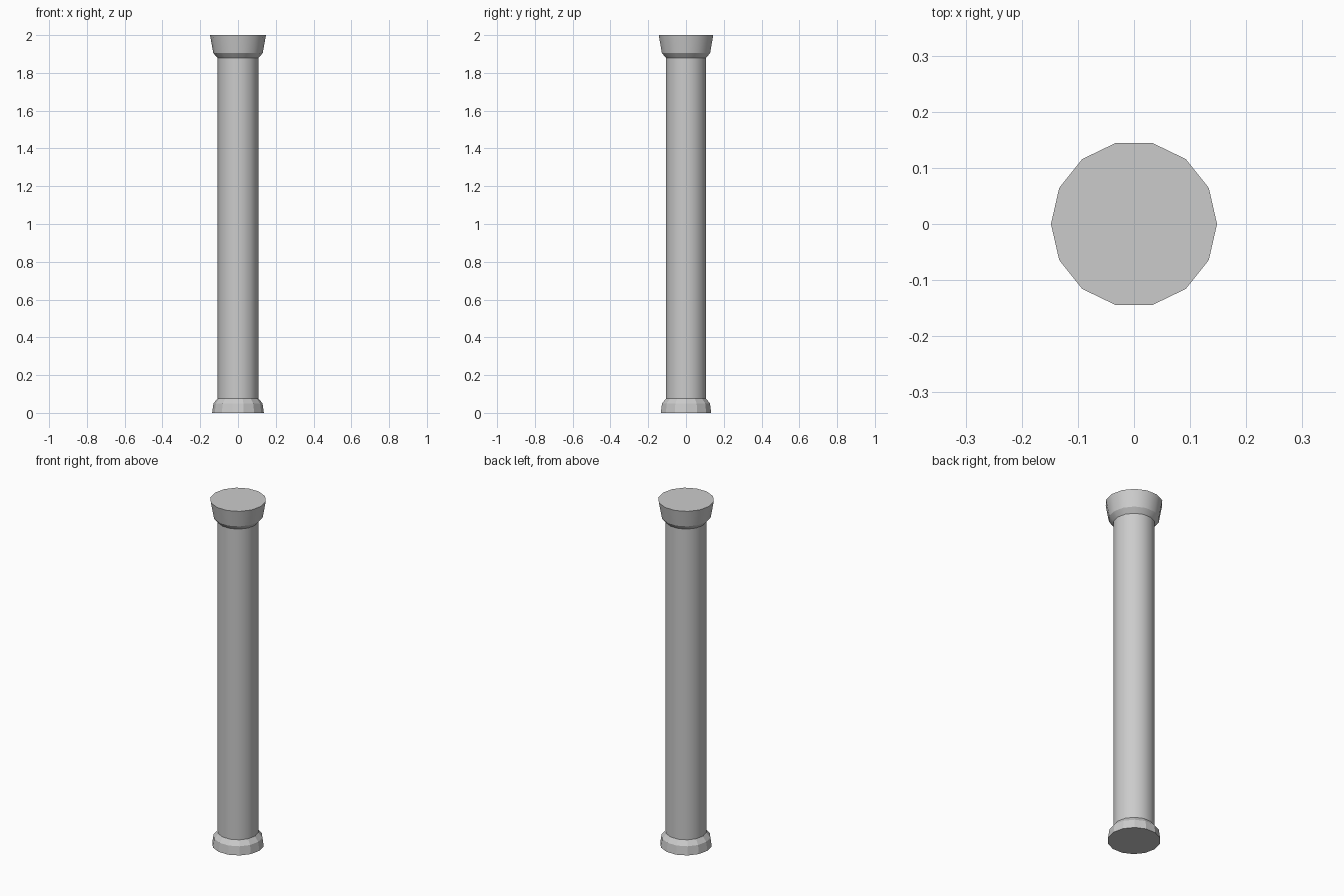
import bpy
import bmesh
from math import cos, sin, tau, radians

SIDES = 14

cube = bpy.data.objects.get("Cube")
if cube:
    bpy.data.objects.remove(cube, do_unlink=True)

stone = bpy.data.materials.new("pale_grey_stone")
stone.use_nodes = True
GREY = (0.6, 0.6, 0.6, 1)
stone.diffuse_color = GREY
stone.node_tree.nodes["Principled BSDF"].inputs["Base Color"].default_value = GREY


def turned_part(name, profile, smooth):
    """Closed solid lofted through rings given as (radius, height)."""
    bm = bmesh.new()
    rings = [[bm.verts.new((r * cos(tau * i / SIDES), r * sin(tau * i / SIDES), z))
              for i in range(SIDES)] for r, z in profile]
    for low, high in zip(rings, rings[1:]):
        for i in range(SIDES):
            j = (i + 1) % SIDES
            bm.faces.new((low[i], low[j], high[j], high[i]))
    bm.faces.new(rings[0][::-1])
    bm.faces.new(rings[-1])
    mesh = bpy.data.meshes.new(name)
    bm.to_mesh(mesh)
    bm.free()
    mesh.materials.append(stone)
    obj = bpy.data.objects.new(name, mesh)
    bpy.context.collection.objects.link(obj)
    if smooth:
        bpy.ops.object.select_all(action="DESELECT")
        obj.select_set(True)
        bpy.context.view_layer.objects.active = obj
        bpy.ops.object.shade_smooth_by_angle(angle=radians(30))
    return obj


# Faceted foot, long round shaft and flared capital
turned_part("base", [(0.137, 0), (0.13, 0.05), (0.108, 0.077)], False)
turned_part("shaft", [(0.108, 0.07), (0.108, 1.885)], True)
turned_part("capital", [(0.105, 1.875), (0.131, 1.905), (0.148, 2)], True)
